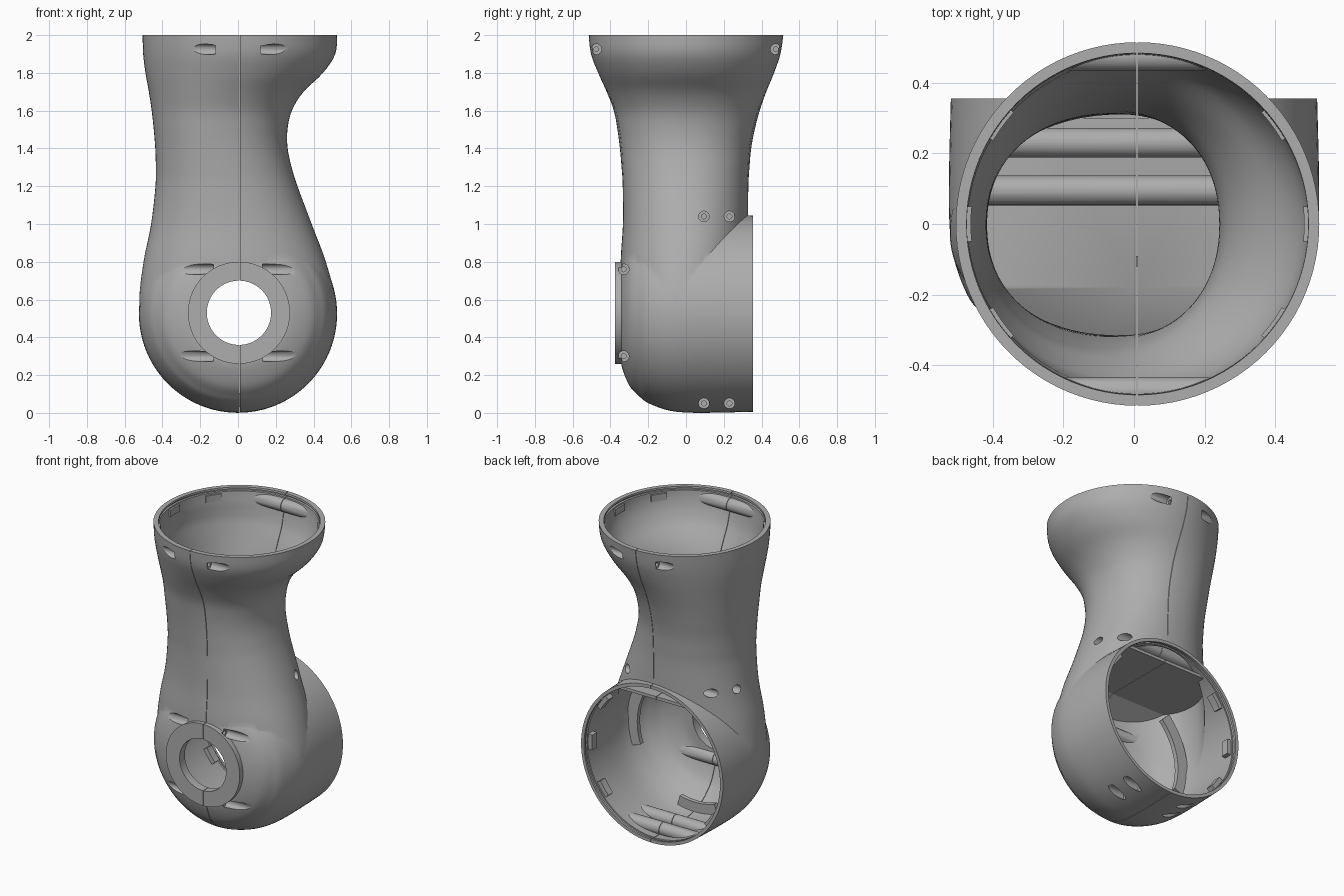
import bpy, bmesh
from math import sin, cos, pi, radians
from mathutils import Vector

cube = bpy.data.objects.get("Cube")
if cube:
    bpy.data.objects.remove(cube, do_unlink=True)

grey = bpy.data.materials.new("mid grey")
grey.use_nodes = True
COLOUR = (0.42, 0.42, 0.42, 1)
grey.diffuse_color = COLOUR
grey.node_tree.nodes["Principled BSDF"].inputs["Base Color"].default_value = COLOUR

AXIS_Z = 0.525   # height of the horizontal joint axis
SEGMENTS = 96


def spline(rows, steps):
    """Catmull-Rom interpolation through rows of numbers."""
    out = []
    for i in range(len(rows) - 1):
        p = [rows[max(0, min(len(rows) - 1, i + k))] for k in (-1, 0, 1, 2)]
        for s in range(steps):
            t = s / steps
            out.append([0.5 * (2 * b + (c - a) * t + (2 * a - 5 * b + 4 * c - d) * t * t
                               + (3 * b - a - 3 * c + d) * t ** 3)
                        for a, b, c, d in zip(*p)])
    return out + [list(rows[-1])]


def make(name, *lofts):
    """One mesh from several closed lofts, each a list of rings."""
    bm = bmesh.new()
    for rings in lofts:
        loops = [[bm.verts.new(p) for p in ring] for ring in rings]
        n = len(loops[0])
        for a, b in zip(loops, loops[1:]):
            for i in range(n):
                j = (i + 1) % n
                bm.faces.new((a[i], a[j], b[j], b[i]))
        bm.faces.new(loops[0][::-1])
        bm.faces.new(loops[-1])
    bmesh.ops.recalc_face_normals(bm, faces=bm.faces[:])
    mesh = bpy.data.meshes.new(name)
    bm.to_mesh(mesh)
    bm.free()
    obj = bpy.data.objects.new(name, mesh)
    bpy.context.collection.objects.link(obj)
    mesh.materials.append(grey)
    return obj


def lathe(axis, centre, profile, seg=SEGMENTS):
    """Rings of (position, radius) along the x, y or z axis."""
    rings = []
    for t, r in profile:
        ring = []
        for i in range(seg):
            u, v = r * cos(2 * pi * i / seg), r * sin(2 * pi * i / seg)
            off = {"x": (t, u, v), "y": (u, t, v), "z": (u, v, t)}[axis]
            ring.append(Vector(centre) + Vector(off))
        rings.append(ring)
    return rings


def combine(target, tool, operation):
    """Apply a boolean and discard the tool."""
    mod = target.modifiers.new("cut", "BOOLEAN")
    mod.object, mod.operation, mod.solver = tool, operation, "EXACT"
    bpy.ops.object.select_all(action="DESELECT")
    bpy.context.view_layer.objects.active = target
    target.select_set(True)
    bpy.ops.object.modifier_apply(modifier=mod.name)
    bpy.data.objects.remove(tool, do_unlink=True)


# Neck sections: height, right, left, front, back
NECK = [(0.47, -.5, .5, -.325, .28), (0.6, -.522, .515, -.343, .3),
        (0.8, -.5, .465, -.346, .32), (1.0, -.46, .39, -.334, .328),
        (1.2, -.437, .315, -.335, .33), (1.3, -.435, .284, -.341, .336),
        (1.4, -.438, .263, -.35, .345), (1.5, -.446, .262, -.363, .364),
        (1.6, -.457, .285, -.382, .39), (1.7, -.472, .347, -.42, .425),
        (1.8, -.49, .45, -.465, .466), (1.9, -.502, .515, -.503, .5),
        (2.0, -.505, .525, -.515, .515)]
# Joint housing: position along y, radius
BOWL = [(-.345, .2), (-.34, .28), (-.3, .38), (-.25, .435), (-.2, .473),
        (-.1, .51), (0, .523), (.15, .524), (.355, .519)]


def neck_rings(wall):
    rings = []
    for z, x0, x1, y0, y1 in spline(NECK, 4):
        w = wall * (1 + 0.7 * max(0, min(1, (z - 1.8) / 0.1)))
        power = 2 / (2.15 - 0.15 * max(0, min(1, (z - 1.5) / 0.4)))
        cx, cy = (x0 + x1) / 2, (y0 + y1) / 2
        rx, ry = (x1 - x0) / 2 - w, (y1 - y0) / 2 - w
        ring = []
        for i in range(SEGMENTS):
            c, s = cos(2 * pi * i / SEGMENTS), sin(2 * pi * i / SEGMENTS)
            ring.append(Vector((cx + rx * abs(c) ** power * (1 if c > 0 else -1),
                                cy + ry * abs(s) ** power * (1 if s > 0 else -1), z)))
        rings.append(ring)
    if wall:
        rings.append([p + Vector((0, 0, 0.05)) for p in rings[-1]])
    return rings


bowl = spline(BOWL, 5)
hub = (0.005, 0, 0.53)

# Outer solid: neck, housing and front boss
shell = make("arm_shell", neck_rings(0))
combine(shell, make("housing", lathe("y", (0, 0, AXIS_Z), bowl)), "UNION")
combine(shell, make("boss", lathe("y", hub, [(-.375, .27), (-.25, .27)])), "UNION")

# Cavity, leaving cross bars and a baffle standing inside it
cavity = make("cavity", neck_rings(0.018))
inner = [(y + 0.025, r - 0.022) for y, r in bowl] + [(0.45, 0.497)]
combine(cavity, make("housing_cavity", lathe("y", (0, 0, AXIS_Z), inner)), "UNION")

# Screws: y, z, start of the right and left counterbores
SCREWS = [(y, 1.925, -.12, .12) for y in (-.475, .475)]
SCREWS += [(-.33, z, -.13, .13) for z in (.76, .3)]
SCREWS += [(y, .05, -.14, .14) for y in (.095, .23)]
SCREWS += [(.095, 1.04, -.38, .3), (.23, 1.04, -.28, .2)]
bars = [lathe("x", (0, y, z), [(-.6, .042), (.6, .042)], 32) for y, z, a, b in SCREWS]
section = [(.3, .95), (-.18, .95), (-.36, .85), (-.36, .83), (-.19, .93), (.3, .93)]
baffle = [[Vector((x, y, z)) for y, z in section] for x in (-.7, .7)]
combine(cavity, make("bars_and_baffle", baffle, *bars), "DIFFERENCE")
combine(shell, cavity, "DIFFERENCE")

# Front hole and the seating grooves in both open rims
combine(shell, make("hole", lathe("y", hub, [(-.5, .17), (-.2, .17)])), "DIFFERENCE")
combine(shell, make("grooves",
                    lathe("z", (.01, 0, 0), [(1.975, .498), (1.988, .498)]),
                    lathe("y", (0, 0, AXIS_Z), [(.32, .507), (.34, .507)])), "DIFFERENCE")

# Stepped counterbores on both sides
bores = []
for y, z, a, b in SCREWS:
    for start, d in ((a, -1), (b, 1)):
        steps = [(start - d * .05, .013), (start, .013), (start, .028), (start + d * .5, .028)]
        bores.append(lathe("x", (0, y, z), steps, 24))
combine(shell, make("bores", *bores), "DIFFERENCE")

# Hairline seam between the two halves
seam = [[Vector((x, y, z)) for y, z in ((-1, -1), (1, -1), (1, 3), (-1, 3))]
        for x in (.007, .01)]
combine(shell, make("seam", seam), "DIFFERENCE")


def sector(place, a0, a1, r0, r1, t0, t1):
    """Rectangular bar swept along an arc."""
    n = 16
    rings = []
    for i in range(n + 1):
        a = radians(a0 + (a1 - a0) * i / n)
        rings.append([place(r * cos(a), r * sin(a), t)
                      for r, t in ((r0, t0), (r1, t0), (r1, t1), (r0, t1))])
    return rings


def at_top(u, v, t):
    return Vector((0.01 + u, v, t))


def at_back(u, v, t):
    return Vector((u, t, AXIS_Z + v))


# Rim clips and the broken flange inside the housing
CLIPS = (0, 36, 144, 180, 216, 324)
parts = [shell]
parts.append(make("top_clips", *[sector(at_top, a - 6, a + 6, .472, .5, 1.92, 1.965)
                                 for a in CLIPS]))
parts.append(make("back_clips", *[sector(at_back, a - 6, a + 6, .472, .505, .26, .31)
                                  for a in CLIPS]))
parts.append(make("inner_flange", *[sector(at_back, a, b, .42, .495, -.12, -.09)
                                    for a, b in ((-20, 45), (135, 200), (250, 285))]))

# Smooth shading with sharp edges kept
bpy.ops.object.select_all(action="DESELECT")
for part in parts:
    part.select_set(True)
bpy.context.view_layer.objects.active = shell
bpy.ops.object.shade_smooth_by_angle(angle=radians(30))
